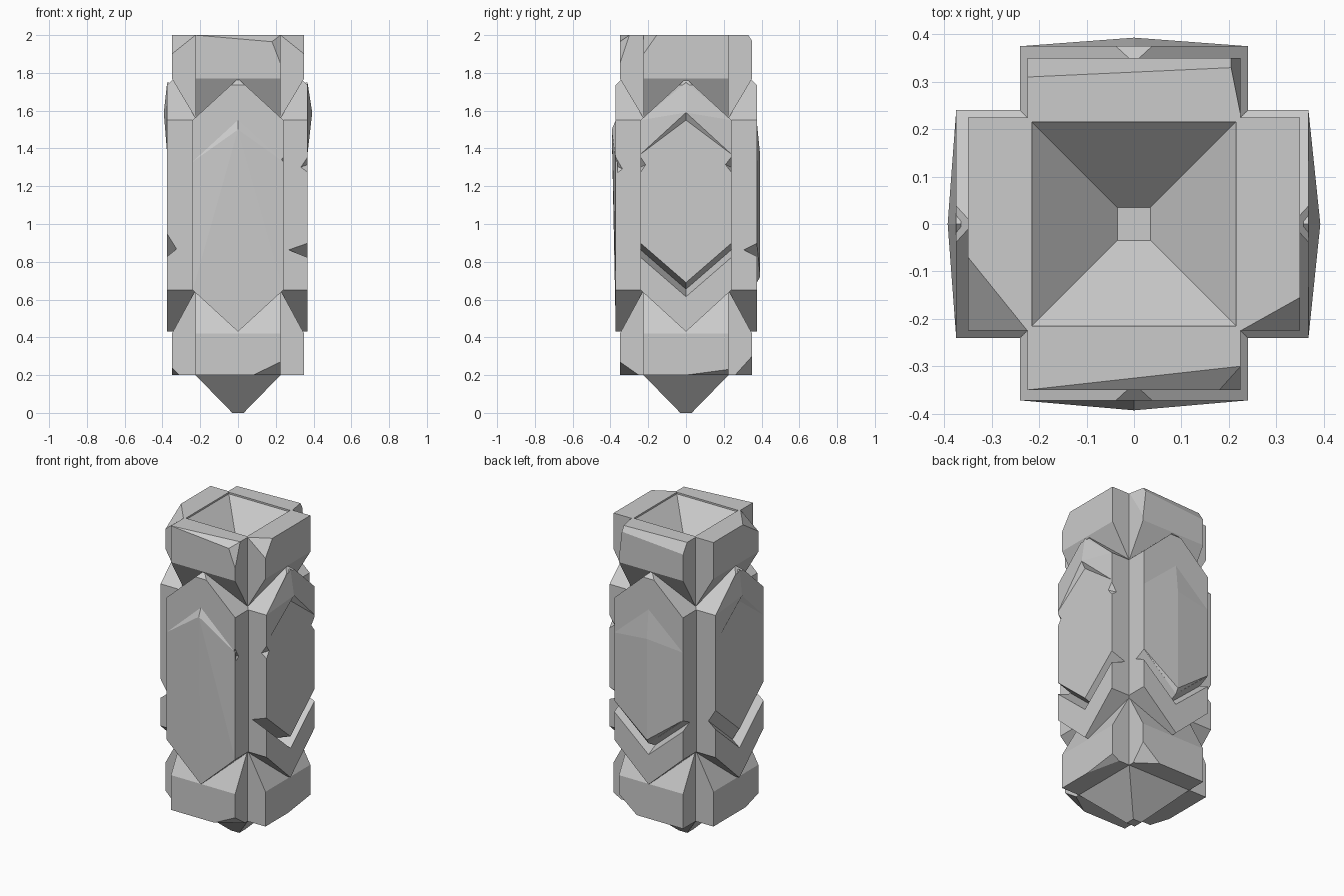
import bpy, bmesh, math
from mathutils import Vector, Matrix

if "Cube" in bpy.data.objects:
    bpy.data.objects.remove(bpy.data.objects["Cube"])

stone = bpy.data.materials.new("grey_stone")
stone.use_nodes = True
GREY = (0.6, 0.6, 0.6, 1)
stone.diffuse_color = GREY
stone.node_tree.nodes["Principled BSDF"].inputs["Base Color"].default_value = GREY

# Each side is described by (sideways, outward, height) and turned into place
TURN = {"front": 0, "left": 90, "back": 180, "right": 270}


def place(side, pts):
    rot = Matrix.Rotation(math.radians(TURN[side]), 3, "Z")
    return [rot @ Vector((s, -out, z)) for s, out, z in pts]


def finish(bm, name):
    bmesh.ops.recalc_face_normals(bm, faces=bm.faces)
    me = bpy.data.meshes.new(name)
    bm.to_mesh(me)
    bm.free()
    me.materials.append(stone)
    ob = bpy.data.objects.new(name, me)
    bpy.context.collection.objects.link(ob)
    return ob


def hull(bm):
    bmesh.ops.convex_hull(bm, input=bm.verts)
    loose = [v for v in bm.verts if not v.link_faces]
    bmesh.ops.delete(bm, geom=loose, context="VERTS")
    bmesh.ops.dissolve_limit(bm, angle_limit=0.005, verts=bm.verts, edges=bm.edges)


def solid(name, pts, chips=()):
    """Convex block with broken corners, each given by three points on its plane."""
    bm = bmesh.new()
    for p in pts:
        bm.verts.new(p)
    hull(bm)
    middle = sum((Vector(p) for p in pts), Vector()) / len(pts)
    for a, b, c in chips:
        a, b, c = Vector(a), Vector(b), Vector(c)
        n = (b - a).cross(c - a).normalized()
        if n.dot(middle - a) > 0:
            n = -n
        bmesh.ops.bisect_plane(bm, geom=bm.verts[:] + bm.edges[:] + bm.faces[:],
                               plane_co=a, plane_no=n, clear_outer=True)
        bmesh.ops.delete(bm, geom=bm.faces[:], context="FACES_ONLY")
        hull(bm)
    return finish(bm, name)


def cut(ob, cutter):
    mod = ob.modifiers.new("cut", "BOOLEAN")
    mod.operation, mod.solver, mod.object = "DIFFERENCE", "EXACT", cutter
    bpy.context.view_layer.objects.active = ob
    bpy.ops.object.modifier_apply(modifier=mod.name)
    bpy.data.objects.remove(cutter)


# Core: square column with a pointed foot and a sunken bowl on top
bm = bmesh.new()
rings = []
for r, z in [(.03, 0), (.225, .2), (.225, 2), (.035, 1.8)]:
    rings.append([bm.verts.new((x * r, y * r, z))
                  for x, y in [(-1, -1), (1, -1), (1, 1), (-1, 1)]])
for low, high in zip(rings, rings[1:]):
    for i in range(4):
        j = (i + 1) % 4
        bm.faces.new((low[i], low[j], high[j], high[i]))
bm.faces.new(rings[0])
bm.faces.new(rings[-1])
finish(bm, "core_column")

# Caps and feet with chipped corners
W, R = .225, .35
top_chips = {
    "front": [((-W, -R, 2), (W, -.3, 2), (.18, -R, 1.965)),
              ((.18, -R, 1.965), (W, -R, 1.85), (W, -.3, 2))],
    "left": [((R, -W, 1.9), (W, -W, 2), (R, -.155, 2))],
    "back": [((-W, .31, 2), (.21, .33, 2), (W, R, 1.97)),
             ((W, .23, 2), (.205, .33, 2), (W, R, 1.8))],
    "right": [((-R, -W, 1.9), (-W, -W, 2), (-R, -.07, 2))],
}
foot_chips = {
    "front": [((.08, -R, .2), (W, -R, .27), (W, -.25, .2))],
    "left": [((R, 0, .2), (R, W, .23), (.3, W, .2))],
    "back": [((W, .26, .2), (W, R, .3), (.1, R, .2))],
    "right": [((-R, -W, .24), (-.31, -W, .2), (-R, -.1, .2))],
}
for side in TURN:
    for part, flat, outer, inner, chips in [
            ("cap", 2, 1.77, 1.56, top_chips), ("foot", .2, .42, .65, foot_chips)]:
        profile = [(W - .01, flat), (R, flat), (R, outer), (W, inner), (W - .01, inner)]
        pts = [(s, o, z) for s in (-W, W) for o, z in profile]
        solid(f"{side}_{part}", place(side, pts), chips[side])

# Arms: long hexagonal blocks crossing the column
H = .24
REACH = {"front": .372, "left": .368, "back": .375, "right": .375}
outline = [(0, 1.77), (H, 1.55), (H, .65), (0, .43), (-H, .65), (-H, 1.55)]
arms = {}
for side, reach in REACH.items():
    pts = [(s, o, z) for o in (0, reach) for s, z in outline]
    tip = place(side, [(0, reach - .035, 1.77), (.03, reach, 1.735), (-.03, reach, 1.735)])
    arms[side] = solid(f"{side}_arm", place(side, pts), [tip])


# V-shaped grooves low on three arms: depth, upper, deepest and lower height at the edge
def groove(side, depth, up, deep, low):
    o = REACH[side]
    for sign in (-1, 1):
        pts = []
        for s, drop in [(0, -.21), (sign * .3, .05)]:
            pts += [(s, o + .04, up + drop), (s, o, up + drop), (s, o - depth, deep + drop),
                    (s, o, low + drop), (s, o + .04, low + drop)]
        cut(arms[side], solid("groove_cutter", place(side, pts)))


groove("left", .1, .9, .865, .825)
groove("back", .07, .9, .865, .83)
groove("right", .05, .95, .87, .83)

# Small nicks on the upright edges
for side, sign, high, low, size in [("front", -1, 1.09, .84, .03), ("front", 1, 1.36, 1.26, .035),
                                    ("left", 1, 1.36, 1.27, .035), ("left", -1, 1.36, 1.27, .03)]:
    o, e = REACH[side] + .002, sign * (H + .002)
    pts = [(e, o, high), (e, o, low), (e - sign * size, o, (high + low) / 2), (e, o - .04, low + .03)]
    pts += [(e + sign * .02, o + .02, high), (e + sign * .02, o + .02, low)]
    cut(arms[side], solid("nick_cutter", place(side, pts)))


# Shallow facets swelling from the arm faces, as mirrored halves
def facet(side, edge, centre, ridge):
    o = REACH[side]
    for sign, label in [(-1, "a"), (1, "b")]:
        pts = [(sign * H, o, z) for z in edge] + [(0, o, z) for z in centre]
        pts += [(s, o - .01, z) for s, _, z in pts]
        pts += [(0, .393, z) for z in ridge]
        solid(f"{side}_facet_{label}", place(side, pts))


facet("front", (1.33, .65), (1.55, .44), (1.5,))
facet("left", (1.55, 1.37), (1.75, 1.55), (1.59,))
facet("right", (1.55, 1.37), (1.75, 1.55), (1.59,))
facet("back", (1.33, .9), (1.54, .69), (1.36, .72))
